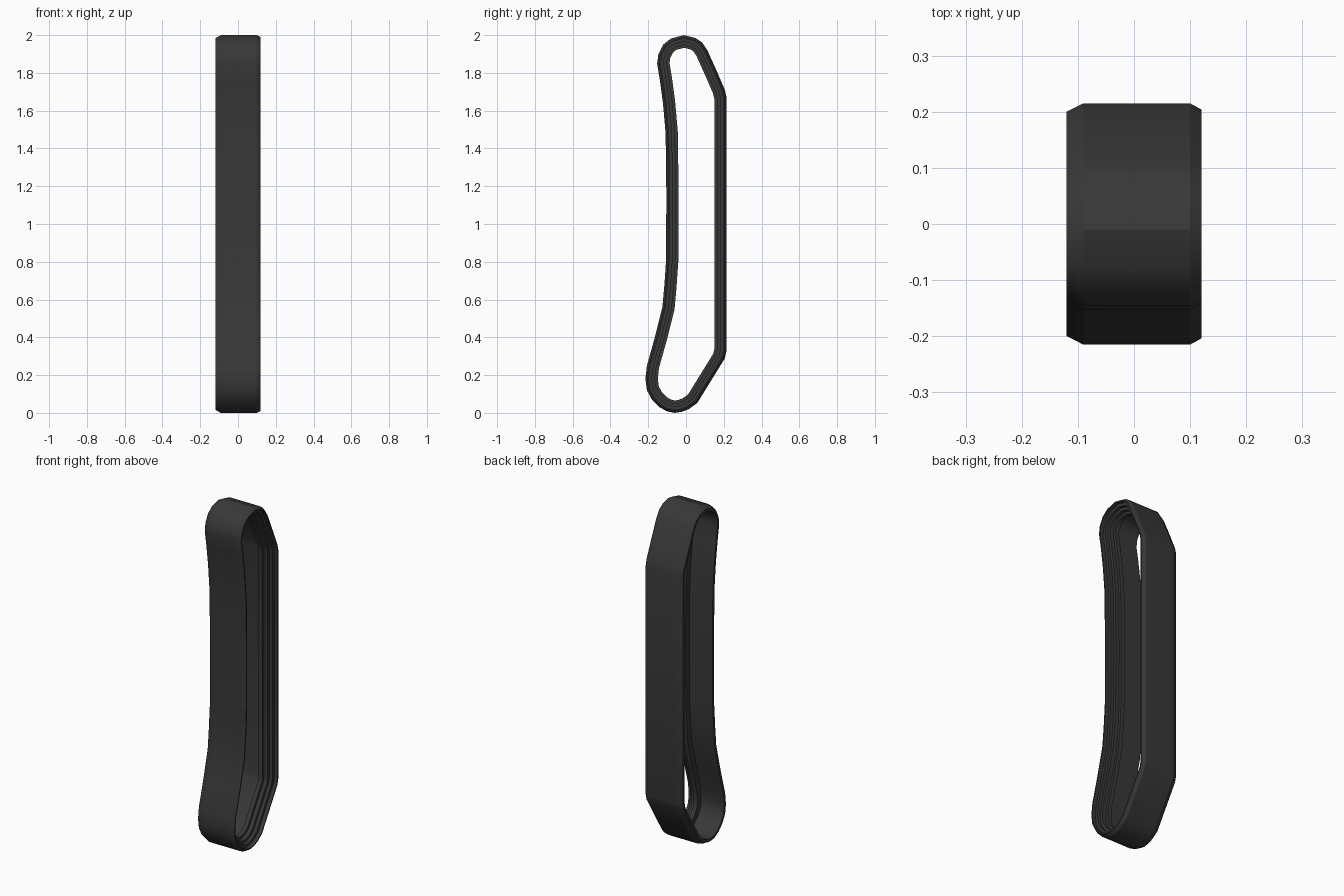
import bpy, bmesh
from mathutils import Vector

if "Cube" in bpy.data.objects:
    bpy.data.objects.remove(bpy.data.objects["Cube"])

# Material
rubber = bpy.data.materials.new("dark_rubber")
rubber.diffuse_color = (0.04, 0.04, 0.04, 1)
rubber.use_nodes = True
rubber.node_tree.nodes["Principled BSDF"].inputs["Base Color"].default_value = rubber.diffuse_color

# Outer outline of the loop (y, z), clockwise seen from +x
outline = [Vector(p) for p in [
    (-0.06, 0.0), (-0.10, 0.008), (-0.14, 0.03), (-0.18, 0.07), (-0.207, 0.12),
    (-0.215, 0.18), (-0.207, 0.25), (-0.165, 0.40), (-0.125, 0.56), (-0.115, 0.67),
    (-0.106, 0.80), (-0.104, 1.15), (-0.108, 1.48), (-0.122, 1.64),
    (-0.138, 1.76), (-0.153, 1.85), (-0.146, 1.90), (-0.12, 1.95), (-0.08, 1.982),
    (-0.01, 2.0), (0.05, 1.985), (0.085, 1.962), (0.113, 1.92), (0.165, 1.805),
    (0.205, 1.712), (0.215, 1.67), (0.215, 1.0), (0.215, 0.33), (0.205, 0.288),
    (0.06, 0.053), (0.015, 0.02), (-0.025, 0.005)]]

# Cross-section (x, inward depth): bevelled outside, stepped inside
section = [(-0.12, 0.015), (-0.09, 0.0), (0.10, 0.0), (0.12, 0.011),
           (0.12, 0.018), (0.098, 0.018), (0.098, 0.034), (0.078, 0.034),
           (0.078, 0.05), (0.055, 0.05), (0.055, 0.065), (0.03, 0.065),
           (0.03, 0.03), (-0.12, 0.03)]


def inset(points, d):
    """Mitred inward offset of a clockwise closed outline."""
    out = []
    for i, p in enumerate(points):
        a = (p - points[i - 1]).normalized()
        b = (points[(i + 1) % len(points)] - p).normalized()
        na, nb = Vector((a.y, -a.x)), Vector((b.y, -b.x))
        out.append(p + (na + nb) * (d / (1 + na.dot(nb))))
    return out


# Seal loop: sweep the section round the outline
bm = bmesh.new()
rings = [[bm.verts.new((x, q.x, q.y)) for q in inset(outline, d)] for x, d in section]
n = len(outline)
for k, ring in enumerate(rings):
    nxt = rings[(k + 1) % len(rings)]
    for i in range(n):
        j = (i + 1) % n
        bm.faces.new((ring[i], ring[j], nxt[j], nxt[i]))
bmesh.ops.recalc_face_normals(bm, faces=bm.faces)
mesh = bpy.data.meshes.new("seal_loop")
bm.to_mesh(mesh)
bm.free()
mesh.materials.append(rubber)
obj = bpy.data.objects.new("seal_loop", mesh)
bpy.context.collection.objects.link(obj)
bpy.context.view_layer.objects.active = obj
obj.select_set(True)
bpy.ops.object.shade_smooth_by_angle(angle=0.45)
